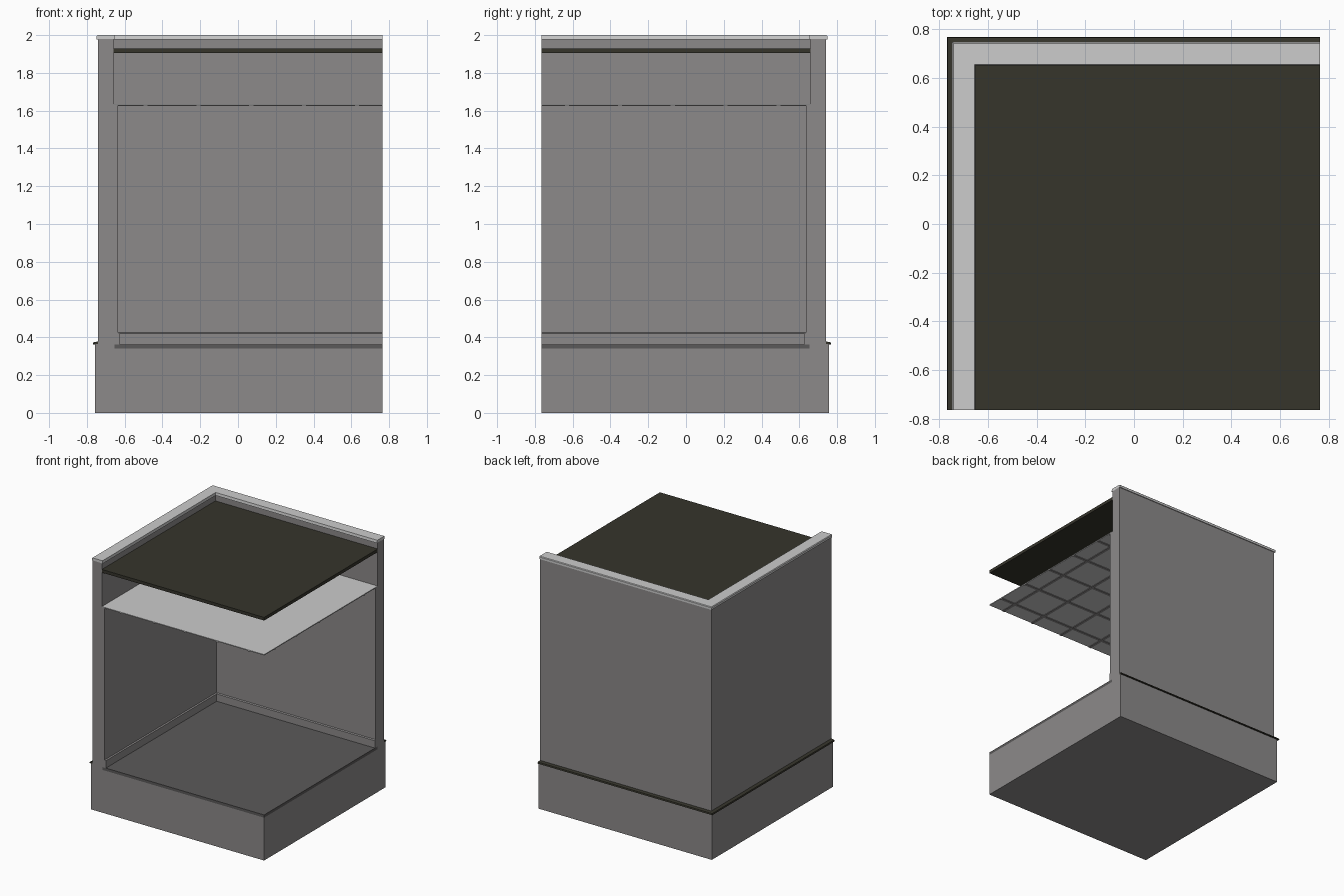
import bpy
import bmesh

if "Cube" in bpy.data.objects:
    bpy.data.objects.remove(bpy.data.objects["Cube"])

E = 0.765          # cut edge of the corner section
IN = 0.655         # inner line of the structural wall


def material(name, srgb):
    m = bpy.data.materials.new(name)
    m.diffuse_color = [((c + 0.055) / 1.055) ** 2.4 for c in srgb] + [1]
    m.use_nodes = True
    m.node_tree.nodes["Principled BSDF"].inputs["Base Color"].default_value = m.diffuse_color
    return m


GREY = material("wall grey", (0.55, 0.54, 0.54))
FLOOR = material("floor grey", (0.355, 0.35, 0.35))
LIGHT = material("light grey", (0.80, 0.80, 0.80))
DARK = material("dark roofing", (0.21, 0.205, 0.17))


def finish(bm, name, mat):
    bmesh.ops.recalc_face_normals(bm, faces=bm.faces)
    me = bpy.data.meshes.new(name)
    bm.to_mesh(me)
    bm.free()
    me.materials.append(mat)
    ob = bpy.data.objects.new(name, me)
    bpy.context.collection.objects.link(ob)
    return ob


def boxes(name, mat, specs):
    """One object from (x0, x1, y0, y1, z0, z1) boxes."""
    bm = bmesh.new()
    for x0, x1, y0, y1, z0, z1 in specs:
        vs = bmesh.ops.create_cube(bm, size=1)["verts"]
        for v in vs:
            v.co.x = x1 if v.co.x > 0 else x0
            v.co.y = y1 if v.co.y > 0 else y0
            v.co.z = z1 if v.co.z > 0 else z0
    return finish(bm, name, mat)


def corner_sweep(name, mat, profile):
    """Sweep a (distance, height) profile along the left and back sides."""
    bm = bmesh.new()
    rings = [[bm.verts.new(f(d) + (z,)) for d, z in profile]
             for f in (lambda d: (-d, -E), lambda d: (-d, d), lambda d: (E, d))]
    n = len(profile)
    for a, b in zip(rings, rings[1:]):
        for i in range(n):
            j = (i + 1) % n
            bm.faces.new((a[i], a[j], b[j], b[i]))
    bm.faces.new(rings[0])
    bm.faces.new(rings[-1])
    return finish(bm, name, mat)


# Foundation with a raised outer rim
boxes("foundation", GREY, [(-0.757, E, -E, 0.757, 0, 0.34)])
corner_sweep("foundation_rim", GREY, [(0.757, 0.34), (0.757, 0.365), (IN, 0.365), (IN, 0.34)])
boxes("floor_slab", FLOOR, [(-IN, E, -E, IN, 0.34, 0.362)])

# Two walls: thick below the ceiling, thinner parapet above
corner_sweep("walls", GREY, [(0.741, 0.365), (0.741, 1.98), (0.66, 1.98), (0.66, 1.63),
                             (0.635, 1.63), (0.635, 0.362), (IN, 0.362), (IN, 0.365)])
corner_sweep("skirting", GREY, [(0.635, 0.362), (0.635, 0.425), (0.625, 0.42), (0.625, 0.362)])
corner_sweep("parapet_cap", LIGHT, [(0.748, 1.978), (0.748, 1.995), (0.743, 2.0), (0.655, 2.0), (0.652, 1.978)])
corner_sweep("base_flashing", DARK, [(0.741, 0.364), (0.741, 0.378), (0.766, 0.373), (0.769, 0.362), (0.764, 0.364)])

# Roof deck and suspended ceiling
boxes("roof", DARK, [(-0.66, E, -E, 0.66, 1.905, 1.93)])
boxes("ceiling", LIGHT, [(-0.66, E, -E, 0.66, 1.628, 1.635)])

# Ceiling grid bars on the underside
bars = []
for k in range(5):
    c = -0.49 + 0.28 * k
    bars.append((c - 0.011, c + 0.011, -E, 0.635, 1.624, 1.629))
    bars.append((-0.635, E, -c - 0.011, -c + 0.011, 1.6235, 1.6285))
boxes("ceiling_grid", GREY, bars)
